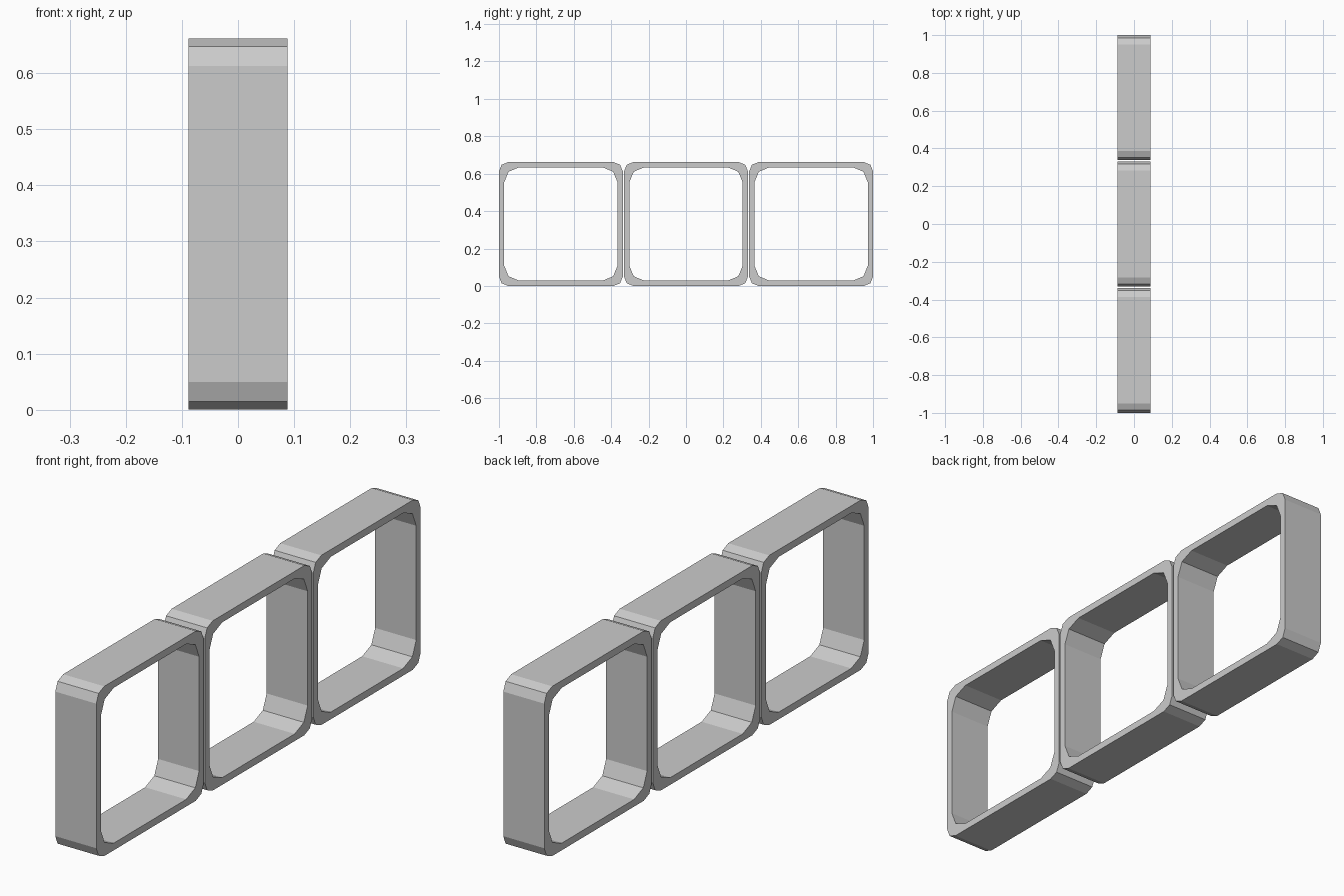
import bpy, bmesh
from math import sin, cos, pi

if "Cube" in bpy.data.objects:
    bpy.data.objects.remove(bpy.data.objects["Cube"])

SIZE, DEPTH, WALL, PITCH = 0.662, 0.177, 0.028, 0.669


def rounded_square(half, radius, segments=2):
    """Outline of a square with faceted round corners."""
    c = half - radius
    points = []
    for q, (sy, sz) in enumerate([(1, 1), (-1, 1), (-1, -1), (1, -1)]):
        for i in range(segments + 1):
            a = q * pi / 2 + i * pi / 2 / segments
            points.append((sy * c + radius * cos(a), sz * c + radius * sin(a)))
    return points


def square_frame(name, y):
    bm = bmesh.new()
    outer = rounded_square(SIZE / 2, 0.049)
    inner = rounded_square(SIZE / 2 - WALL, 0.08)
    # loops in order round the wall section
    loops = [[bm.verts.new((x, p[0], p[1])) for p in pts]
             for pts, x in ((outer, -DEPTH / 2), (outer, DEPTH / 2),
                            (inner, DEPTH / 2), (inner, -DEPTH / 2))]
    n = len(outer)
    for k in range(4):
        a, b = loops[k], loops[(k + 1) % 4]
        for i in range(n):
            j = (i + 1) % n
            bm.faces.new((a[i], a[j], b[j], b[i]))
    bmesh.ops.recalc_face_normals(bm, faces=bm.faces)
    mesh = bpy.data.meshes.new(name)
    bm.to_mesh(mesh)
    bm.free()
    obj = bpy.data.objects.new(name, mesh)
    obj.location = (0, y, SIZE / 2)
    bpy.context.collection.objects.link(obj)


# three shelf frames side by side with narrow gaps
for label, step in (("front", -1), ("middle", 0), ("back", 1)):
    square_frame(label + "_frame", step * PITCH)
